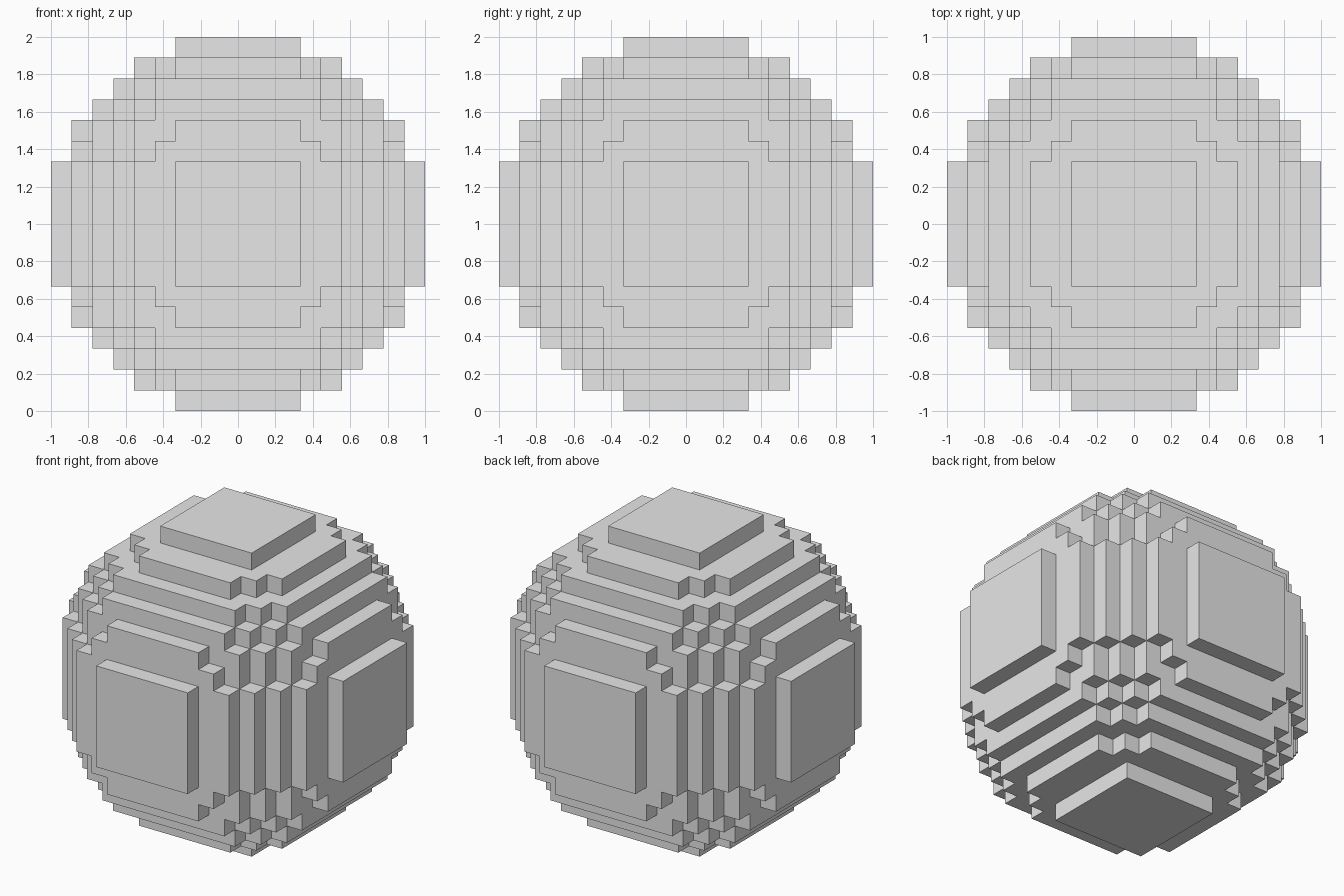
import bpy, bmesh, math
from mathutils import Vector

if "Cube" in bpy.data.objects:
    bpy.data.objects.remove(bpy.data.objects["Cube"], do_unlink=True)

R = 9                  # blocks from centre to pole
UNIT = 1 / R           # block size
LIMIT = 84.75          # squared radius of the block ball


def filled(cell):
    """True where a block lies inside the ball."""
    c = sorted(abs(i + 0.5) for i in cell)
    d = sum(v * v for v in c)
    if d < LIMIT:
        return True
    if d > LIMIT:
        return False
    # blocks exactly on the limit: pole caps are square, ridges favour the poles
    pole_cap = c[0] == c[1]
    ridge = c[0] == 3.5 and abs(cell[2] + 0.5) > 5
    return pole_cap or ridge


# Block ball: outer faces only
bm = bmesh.new()
span = range(-R, R)
for cell in ((x, y, z) for x in span for y in span for z in span):
    if not filled(cell):
        continue
    centre = Vector(cell) + Vector((0.5, 0.5, 0.5))
    for axis in range(3):
        for sign in (-1, 1):
            step = Vector((0, 0, 0))
            step[axis] = sign
            if filled(Vector(cell) + step):
                continue
            u, v = Vector((0, 0, 0)), Vector((0, 0, 0))
            u[(axis + 1) % 3] = 0.5
            v[(axis + 2) % 3] = 0.5 * sign
            mid = centre + step / 2
            bm.faces.new([bm.verts.new((mid + u * a + v * b) * UNIT)
                          for a, b in ((-1, -1), (1, -1), (1, 1), (-1, 1))])

# Merge the squares into clean flat terraces
bmesh.ops.remove_doubles(bm, verts=bm.verts, dist=UNIT / 100)
bmesh.ops.dissolve_limit(bm, angle_limit=math.radians(1),
                         verts=bm.verts, edges=bm.edges)
bmesh.ops.translate(bm, verts=bm.verts, vec=(0, 0, 1))

mesh = bpy.data.meshes.new("block_ball")
bm.to_mesh(mesh)
bm.free()
ball = bpy.data.objects.new("block_ball", mesh)
bpy.context.collection.objects.link(ball)

# Plain grey
grey = bpy.data.materials.new("plain_grey")
grey.use_nodes = True
colour = (0.8, 0.8, 0.8, 1)
grey.diffuse_color = colour
grey.node_tree.nodes["Principled BSDF"].inputs["Base Color"].default_value = colour
mesh.materials.append(grey)
